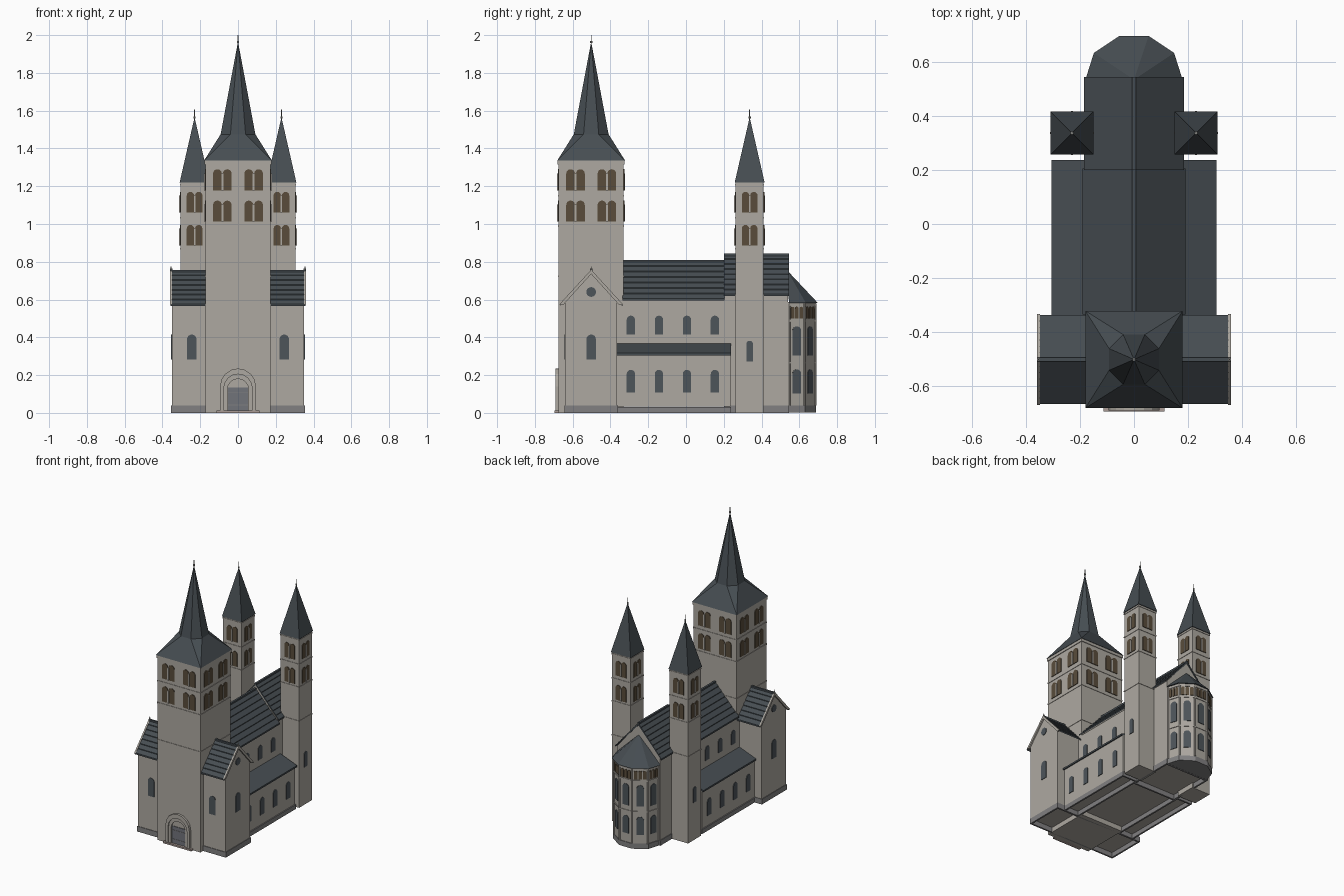
import bpy, bmesh, math
from mathutils import Vector as V

if "Cube" in bpy.data.objects:
    bpy.data.objects.remove(bpy.data.objects["Cube"])

COLOURS = {
    "stone": (0.42, 0.395, 0.355), "slate": (0.062, 0.075, 0.085),
    "glass": (0.075, 0.09, 0.102), "louvre_brown": (0.10, 0.073, 0.044),
    "plinth_grey": (0.22, 0.217, 0.22), "door_grey": (0.165, 0.172, 0.195),
    "step_pink": (0.40, 0.33, 0.30), "metal": (0.33, 0.33, 0.31),
}
MATS, PARTS = {}, {}
for n, c in COLOURS.items():
    MATS[n] = bpy.data.materials.new(n)
    MATS[n].diffuse_color = (*c, 1)


def part(name, mat):
    return PARTS.setdefault(name, (bmesh.new(), mat))[0]


def prism(bm, pts, off):
    """Closed prism: polygon swept along a vector."""
    a = [bm.verts.new(p) for p in pts]
    b = [bm.verts.new(V(p) + V(off)) for p in pts]
    bm.faces.new(a)
    bm.faces.new(b[::-1])
    for i in range(len(a)):
        j = (i + 1) % len(a)
        bm.faces.new((a[i], b[i], b[j], a[j]))


def box(bm, x0, x1, y0, y1, z0, z1):
    prism(bm, [(x0, y0, z0), (x1, y0, z0), (x1, y1, z0), (x0, y1, z0)], (0, 0, z1 - z0))


def band(bm, cx, cy, h, z0, z1):
    box(bm, cx - h, cx + h, cy - h, cy + h, z0, z1)


def skirt(bm, x0, x1, y0, y1, z1, t=0.012):
    """Open ring of four low walls."""
    box(bm, x0, x1, y0, y0 + t, 0, z1)
    box(bm, x0, x1, y1 - t, y1, 0, z1)
    box(bm, x0, x0 + t, y0 + t, y1 - t, 0, z1)
    box(bm, x1 - t, x1, y0 + t, y1 - t, 0, z1)


def arch(w, z0, z1, n=8):
    r = w / 2
    return [(-r, z0), (r, z0)] + [(r * math.cos(math.pi * i / n), z1 - r + r * math.sin(math.pi * i / n))
                                  for i in range(n + 1)]


def plate(bm, prof, x, y, ang, d=0.004):
    """Stand a (u, z) outline on a wall at x, y whose normal points along ang."""
    nrm = V((math.cos(ang), math.sin(ang), 0))
    t = V((-nrm.y, nrm.x, 0))
    prism(bm, [V((x, y, 0)) + t * u + V((0, 0, z)) - nrm * 0.002 for u, z in prof], nrm * (d + 0.002))


def ring(bm, wo, wi, zo, zi, x, y, ang, d):
    o, i = arch(wo, 0, zo), arch(wi, 0, zi)
    plate(bm, o[1:] + [o[0]] + [i[0]] + i[:1:-1] + [i[1]], x, y, ang, d)


def twin(name, x, y, ang, u, w, z0, z1):
    """Pair of louvred sound openings with a stone column between."""
    t = V((-math.sin(ang), math.cos(ang)))
    for s in (-1, 1):
        p = V((x, y)) + t * (u + s * w * 0.26)
        plate(part(name + "_sound_openings", "louvre_brown"), arch(w * 0.46, z0, z1), p.x, p.y, ang)
    p = V((x, y)) + t * u
    r = w * 0.05
    plate(part(name + "_columns", "stone"), [(-r, z0), (r, z0), (r, z1 - w * .22), (-r, z1 - w * .22)],
          p.x, p.y, ang, 0.008)


def gable_roof(name, along_x, c, a0, a1, hw, ze, zr, n):
    """Saddle roof with lapped slate courses."""
    left = []
    for i in range(n):
        for t, lift in ((i / n, 0.005), ((i + 1) / n, 0)):
            left.append((-hw * (1 - t), ze + (zr - ze) * t + lift))
    prof = left + [(-s, z) for s, z in left[-2::-1]] + [(hw, ze - 0.006), (0, zr - 0.014), (-hw, ze - 0.006)]
    bm = part(name, "slate")
    if along_x:
        prism(bm, [(a0, c + s, z) for s, z in prof], (a1 - a0, 0, 0))
        box(bm, a0, a1, c - .007, c + .007, zr - .008, zr + .005)
    else:
        prism(bm, [(c + s, a0, z) for s, z in prof], (0, a1 - a0, 0))
        box(bm, c - .007, c + .007, a0, a1, zr - .008, zr + .005)


def finial(x, y, z, top):
    bm = part("finials", "metal")
    for r, h, zc in ((0.0022, top - z + .02, (top + z - .02) / 2), (0.006, 0.012, z + .004)):
        g = bmesh.ops.create_cone(bm, cap_ends=True, segments=8, radius1=r, radius2=r, depth=h)
        bmesh.ops.translate(bm, verts=g["verts"], vec=(x, y, zc))


SIDES = [(1, 0, 0), (0, 1, math.pi / 2), (-1, 0, math.pi), (0, -1, -math.pi / 2)]

# main west tower
TY, TH = -0.502, 0.172
band(part("main_tower", "stone"), 0, TY, TH, 0, 1.335)
for z0, z1, e in ((.985, .995, .003), (1.145, 1.153, .003), (.72, .728, .003), (1.315, 1.338, .005)):
    band(part("main_tower_mouldings", "stone"), 0, TY, TH + e, z0, z1)
for dx, dy, a in SIDES:
    for u in (-0.083, 0.083):
        for z in (1.012, 1.178):
            twin("main_tower", dx * TH, TY + dy * TH, a, u, 0.1, z, z + 0.112)

# main spire: square eaves folding into an octagonal needle
bm = part("main_spire", "slate")
ap, hs, e = 0.092, 0.04, 0.18
sq = [bm.verts.new((sx * e, TY + sy * e, 1.335)) for sx, sy in ((1, -1), (1, 1), (-1, 1), (-1, -1))]
oc = [bm.verts.new((x, TY + y, 1.475)) for x, y in ((ap, -hs), (ap, hs), (hs, ap), (-hs, ap),
                                                   (-ap, hs), (-ap, -hs), (-hs, -ap), (hs, -ap))]
tip = bm.verts.new((0, TY, 1.965))
bm.faces.new(sq[::-1])
for k in range(4):
    bm.faces.new((sq[k], sq[(k + 1) % 4], oc[2 * k + 1], oc[2 * k]))
    bm.faces.new((sq[(k + 1) % 4], oc[(2 * k + 2) % 8], oc[2 * k + 1]))
for k in range(8):
    bm.faces.new((oc[k], oc[(k + 1) % 8], tip))
finial(0, TY, 1.96, 2.0)

# portal, door and steps
py = TY - TH
ring(part("portal_arch", "stone"), .19, .15, .235, .205, 0, py, -math.pi / 2, .017)
ring(part("portal_inner_arch", "stone"), .15, .112, .205, .18, 0, py, -math.pi / 2, .009)
plate(part("door", "door_grey"), [(-.052, .012), (.052, .012), (.052, .135), (-.052, .135)], 0, py, -math.pi / 2)
for z in (.04, .105):
    plate(part("door_rails", "plinth_grey"), [(-.052, z), (.052, z), (.052, z + .004), (-.052, z + .004)],
          0, py, -math.pi / 2, .006)
box(part("door_step", "step_pink"), -.113, .113, -.695, py + .01, 0, .012)

# west transept with side gables
gable_roof("transept_roof", True, TY, -.358, .358, .165, .572, .752, 7)
prism(part("transept", "stone"), [(-.35, TY + s, z) for s, z in
      ((-.138, .035), (.138, .035), (.138, .592), (0, .742), (-.138, .592))], (.70, 0, 0))
skirt(part("transept_plinth", "plinth_grey"), -.354, .354, TY - .142, TY + .142, .038)
for s in (-1, 1):
    prism(part("gable_copings", "stone"), [(s * .349, TY + u, z) for u, z in
          ((-.168, .575), (0, .758), (.168, .575), (.145, .575), (0, .735), (-.145, .575))], (s * .011, 0, 0))
    a = 0 if s > 0 else math.pi
    win = part("transept_windows", "glass")
    plate(win, arch(.05, .282, .415), s * .35, TY, a)
    plate(win, arch(.05, .282, .415), s * .245, TY - .138, -math.pi / 2)
    plate(win, [(.026 * math.cos(k * math.pi / 8), .64 + .026 * math.sin(k * math.pi / 8)) for k in range(16)],
          s * .35, TY, a)
    finial(s * .354, TY, .755, .775)

# nave and choir
for nm, y0, y1, ze, zr in (("nave", -.40, .205, .598, .805), ("choir", .2, .54, .625, .838)):
    prism(part(nm, "stone"), [(x, y0, z) for x, z in
          ((-.172, .035), (.172, .035), (.172, ze + .004), (0, zr - .01), (-.172, ze + .004))], (0, y1 - y0, 0))
gable_roof("nave_roof", False, 0, -.335, .205, .19, .6, .805, 7)
gable_roof("choir_roof", False, 0, .2, .545, .186, .625, .838, 8)
skirt(part("choir_plinth", "plinth_grey"), -.176, .176, .2, .545, .038)

# aisles with lean-to roofs
for s in (-1, 1):
    prism(part("aisles", "stone"), [(s * x, -.37, z) for x, z in
          ((.16, .035), (.292, .035), (.292, .315), (.16, .36))], (0, .605, 0))
    prism(part("aisle_roofs", "slate"), [(s * x, -.365, z) for x, z in
          ((.17, .352), (.305, .304), (.305, .316), (.17, .367))], (0, .603, 0))
    skirt(part("aisle_plinths", "plinth_grey"), min(s * .17, s * .296), max(s * .17, s * .296), -.37, .238, .032)
    for y in (-.292, -.143, .005, .153):
        a = 0 if s > 0 else math.pi
        plate(part("aisle_windows", "glass"), arch(.044, .107, .228), s * .292, y, a)
        plate(part("nave_windows", "glass"), arch(.044, .415, .515), s * .172, y, a)

# slim east towers
for s in (-1, 1):
    cx, cy, h = s * .23, .337, .074
    band(part("east_towers", "stone"), cx, cy, h, 0, 1.225)
    for z in (.62, .865, 1.03, 1.205):
        band(part("east_tower_mouldings", "stone"), cx, cy, h + .003, z, z + .008)
    for dx, dy, a in SIDES:
        for z in (.887, 1.062):
            twin("east_tower", cx + dx * h, cy + dy * h, a, 0, .085, z, z + .108)
    plate(part("east_tower_windows", "glass"), arch(.036, .272, .382), cx + s * h, cy, 0 if s > 0 else math.pi)
    bm = part("east_spires", "slate")
    base = [bm.verts.new((cx + x * .079, cy + y * .079, 1.22)) for x, y in ((1, -1), (1, 1), (-1, 1), (-1, -1))]
    top = bm.verts.new((cx, cy, 1.565))
    bm.faces.new(base[::-1])
    for k in range(4):
        bm.faces.new((base[k], base[(k + 1) % 4], top))
    finial(cx, cy, 1.56, 1.605)


# five-sided apse
def apse(k, z):
    half = [(.163, .53), (.163, .545), (.137, .627), (.05, .685)]
    pts = half + [(-x, y) for x, y in half[::-1]]
    return [(x * k, .545 + (y - .545) * k, z) for x, y in pts]


prism(part("apse", "stone"), apse(1, .035), (0, 0, .55))
prism(part("apse_plinth", "plinth_grey"), apse(1.03, 0.001), (0, 0, .037))
for z, t in ((.262, .008), (.482, .012), (.566, .02)):
    prism(part("apse_mouldings", "stone"), apse(1.025, z), (0, 0, t))
bm = part("apse_roof", "slate")
rim = [bm.verts.new(p) for p in apse(1.085, .583)[1:-1]]
top = bm.verts.new((0, .535, .755))
bm.faces.new(rim)
for k in range(len(rim)):
    bm.faces.new((rim[k], rim[(k + 1) % len(rim)], top))
wall = [V(p) for p in apse(1, 0)[1:-1]]
for p, q in zip(wall, wall[1:]):
    m, d = (p + q) / 2, (q - p)
    ang = math.atan2(-d.x, d.y)
    for z0, z1 in ((.102, .23), (.305, .458)):
        plate(part("apse_windows", "glass"), arch(.048, z0, z1), m.x, m.y, ang)
    for f in (-.28, 0, .28):
        c = m + d * f
        plate(part("apse_gallery", "louvre_brown"), arch(d.length * .22, .5, .562), c.x, c.y, ang)
for p in wall:
    g = bmesh.ops.create_cone(part("apse_shafts", "stone"), cap_ends=True, segments=8,
                              radius1=.007, radius2=.007, depth=.54)
    bmesh.ops.translate(part("apse_shafts", "stone"), verts=g["verts"], vec=(p.x, p.y, .31))

# turn every collected part into an object
for name, (bm, mat) in PARTS.items():
    bmesh.ops.recalc_face_normals(bm, faces=bm.faces)
    me = bpy.data.meshes.new(name)
    bm.to_mesh(me)
    bm.free()
    me.materials.append(MATS[mat])
    bpy.context.collection.objects.link(bpy.data.objects.new(name, me))

for m in bpy.data.materials:
    if m.users and not m.is_grease_pencil:
        m.use_nodes = True
        m.node_tree.nodes["Principled BSDF"].inputs["Base Color"].default_value = m.diffuse_color
